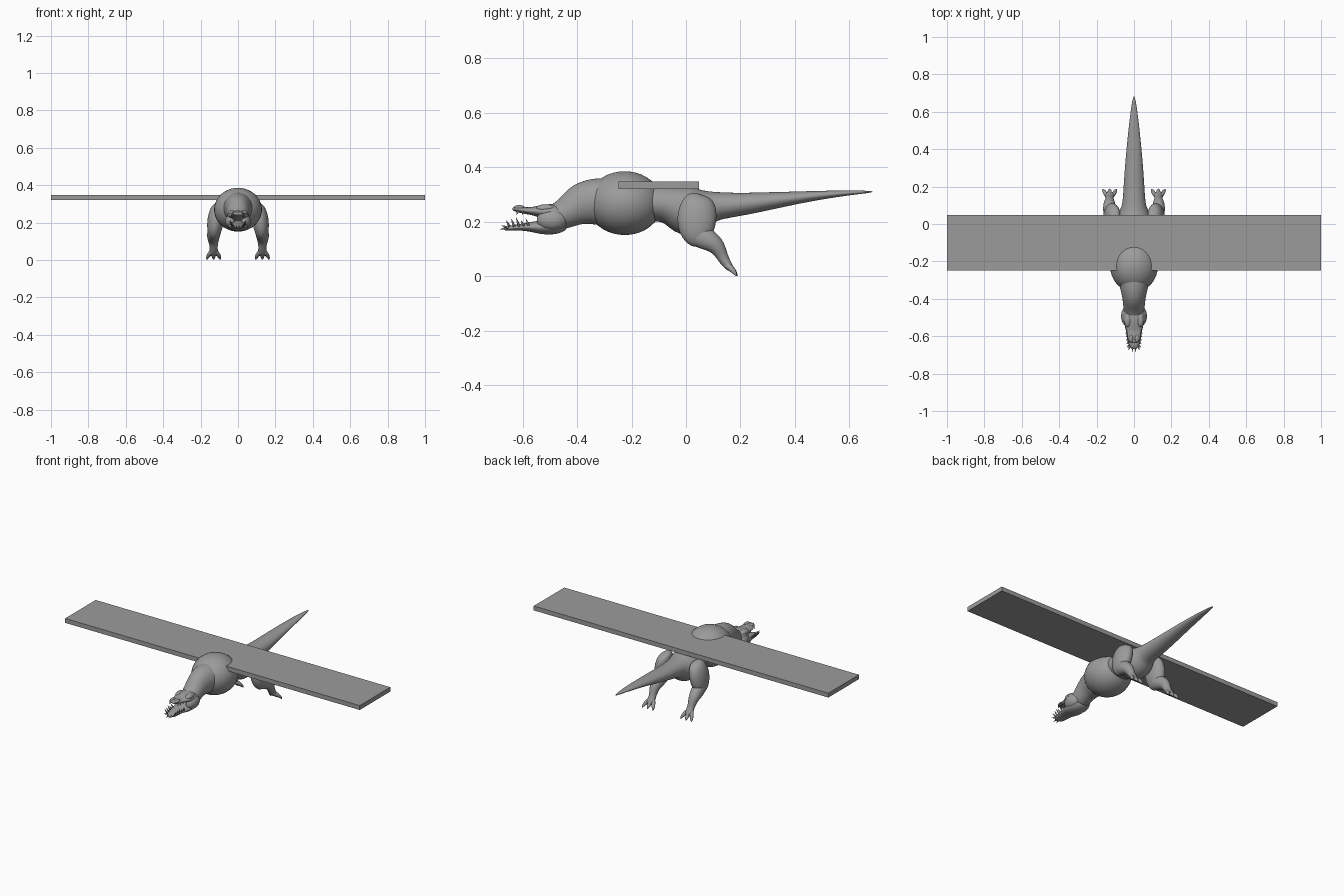
import bpy, bmesh
from math import cos, sin, tau
from mathutils import Vector

grey = bpy.data.materials.new("dark_grey")
grey.diffuse_color = (0.33, 0.33, 0.33, 1)


def finish(name, bm, mirror=False, subdiv=0):
    bmesh.ops.recalc_face_normals(bm, faces=bm.faces[:])
    for f in bm.faces:
        f.smooth = True
    me = bpy.data.meshes.new(name)
    bm.to_mesh(me)
    bm.free()
    me.materials.append(grey)
    ob = bpy.data.objects.new(name, me)
    bpy.context.collection.objects.link(ob)
    if mirror:
        ob.modifiers.new("mirror", 'MIRROR').use_mirror_merge = False
    if subdiv:
        m = ob.modifiers.new("smooth", 'SUBSURF')
        m.levels = m.render_levels = subdiv
    return ob


def add_loft(bm, stations, sides=16):
    """Elliptic rings (x, y, z, half width, half height) square to the path in the yz plane."""
    pts = [Vector(s[:3]) for s in stations]
    rings = []
    for i, (x, y, z, rx, rh) in enumerate(stations):
        t = pts[min(i + 1, len(pts) - 1)] - pts[max(i - 1, 0)]
        up = Vector((0, -t.z, t.y)).normalized()
        rings.append([bm.verts.new(pts[i] + Vector((rx * cos(a), 0, 0)) + up * rh * sin(a))
                      for a in (tau * k / sides for k in range(sides))])
    for a, b in zip(rings, rings[1:]):
        for k in range(sides):
            n = (k + 1) % sides
            bm.faces.new((a[k], a[n], b[n], b[k]))
    bm.faces.new(rings[0])
    bm.faces.new(rings[-1])


def loft(name, stations, mirror=False, subdiv=2):
    bm = bmesh.new()
    add_loft(bm, stations)
    return finish(name, bm, mirror, subdiv)


def ball(name, loc, radii, mirror=False):
    bm = bmesh.new()
    bmesh.ops.create_uvsphere(bm, u_segments=32, v_segments=20, radius=1)
    bmesh.ops.scale(bm, vec=radii, verts=bm.verts)
    bmesh.ops.translate(bm, vec=loc, verts=bm.verts)
    return finish(name, bm, mirror)


def cones(name, items):
    """Mirrored spikes given as (base, tip, radius)."""
    bm = bmesh.new()
    for base, tip, r in items:
        add_loft(bm, [(*base, r, r), (*(Vector(base) * .5 + Vector(tip) * .5), r * .65, r * .65),
                      (*tip, r * .06, r * .06)], 8)
    return finish(name, bm, True)


# wing plank
bpy.ops.mesh.primitive_cube_add(size=1, location=(0, -0.10, 0.335))
wing = bpy.context.object
wing.name = "wing_plank"
wing.scale = (2, 0.296, 0.027)
wing.data.materials.append(grey)

# round chest
ball("chest", (0, -0.225, 0.269), (0.128, 0.138, 0.117))

# hips running into the tail
loft("hips_and_tail", [
    (0, -.20, .270, .09, .07), (0, -.10, .272, .085, .068), (0, -.05, .262, .092, .075),
    (0, -.01, .242, .095, .095), (0, .04, .238, .092, .091), (0, .08, .253, .074, .066),
    (0, .11, .259, .062, .052), (0, .20, .264, .057, .043), (0, .30, .276, .05, .034),
    (0, .40, .288, .041, .024), (0, .50, .299, .031, .016), (0, .60, .307, .019, .009),
    (0, .66, .310, .009, .005), (0, .685, .311, .002, .002)])

# neck
loft("neck", [
    (0, -.24, .275, .095, .088), (0, -.30, .276, .086, .088), (0, -.35, .274, .074, .086),
    (0, -.39, .264, .064, .078), (0, -.42, .246, .061, .064), (0, -.46, .222, .056, .053),
    (0, -.50, .211, .05, .046), (0, -.52, .208, .035, .033)])

# upper jaw with brow and nose bumps
loft("upper_jaw", [
    (0, -.435, .232, .034, .025), (0, -.465, .233, .056, .033), (0, -.515, .237, .060, .030),
    (0, -.55, .240, .048, .019), (0, -.58, .240, .037, .012), (0, -.61, .246, .035, .013),
    (0, -.63, .248, .028, .009), (0, -.637, .248, .014, .005)])
ball("brow", (.033, -.515, .250), (.019, .036, .015), True)
ball("nostril", (.016, -.612, .253), (.012, .020, .009), True)

# lower jaw and cheek muscle
loft("lower_jaw", [
    (0, -.435, .196, .035, .025), (0, -.48, .187, .056, .035), (0, -.53, .180, .055, .027),
    (0, -.57, .182, .044, .018), (0, -.61, .181, .037, .012), (0, -.645, .177, .033, .010),
    (0, -.662, .175, .020, .007), (0, -.668, .175, .010, .004)])
loft("cheek", [
    (.030, -.435, .216, .018, .022), (.036, -.465, .208, .032, .038),
    (.040, -.50, .207, .032, .040), (.040, -.53, .208, .022, .030),
    (.036, -.548, .210, .010, .014)], True)

# teeth
low = []
for i in range(5):
    y = -.648 + .018 * i
    x = .026 + .002 * i
    low.append(((x, y, .183), (x + .012, y - .012, .207 + .005 * (i % 3)), .0055))
low += [((.008, -.658, .178), (.009, -.684, .172), .005),
        ((.022, -.652, .178), (.030, -.678, .188), .005)]
cones("lower_teeth", low)
cones("upper_teeth", [((.026 + .003 * i, -.618 + .02 * i, .240),
                       (.028 + .003 * i, -.622 + .02 * i, .225), .004) for i in range(3)])

# hind legs: plump thigh, bent knee, slim ankle
loft("thigh", [
    (.100, .055, .302, .015, .025), (.108, .050, .289, .036, .056), (.116, .042, .240, .046, .074),
    (.122, .038, .190, .045, .073), (.126, .042, .150, .038, .060), (.128, .050, .122, .024, .036),
    (.128, .054, .114, .010, .014)], True)
loft("shin", [
    (.124, .005, .175, .024, .035), (.127, .045, .153, .037, .047), (.131, .085, .132, .036, .040),
    (.132, .113, .112, .031, .032), (.131, .128, .085, .024, .024), (.130, .139, .062, .021, .020),
    (.130, .154, .040, .025, .017), (.130, .170, .022, .026, .010)], True)

# toes and claws
bm = bmesh.new()
for dx in (-1, 0, 1):
    out = .002 * (dx == 0)
    add_loft(bm, [(.13 + .010 * dx, .140, .052, .010, .013), (.13 + .021 * dx, .160, .034, .013, .013),
                  (.13 + .029 * dx, .174 + out, .020, .012, .010),
                  (.13 + .034 * dx, .182 + out, .009, .007, .006),
                  (.13 + .036 * dx, .186 + out, .001, .0015, .0015)], 10)
finish("toes", bm, True, 1)
